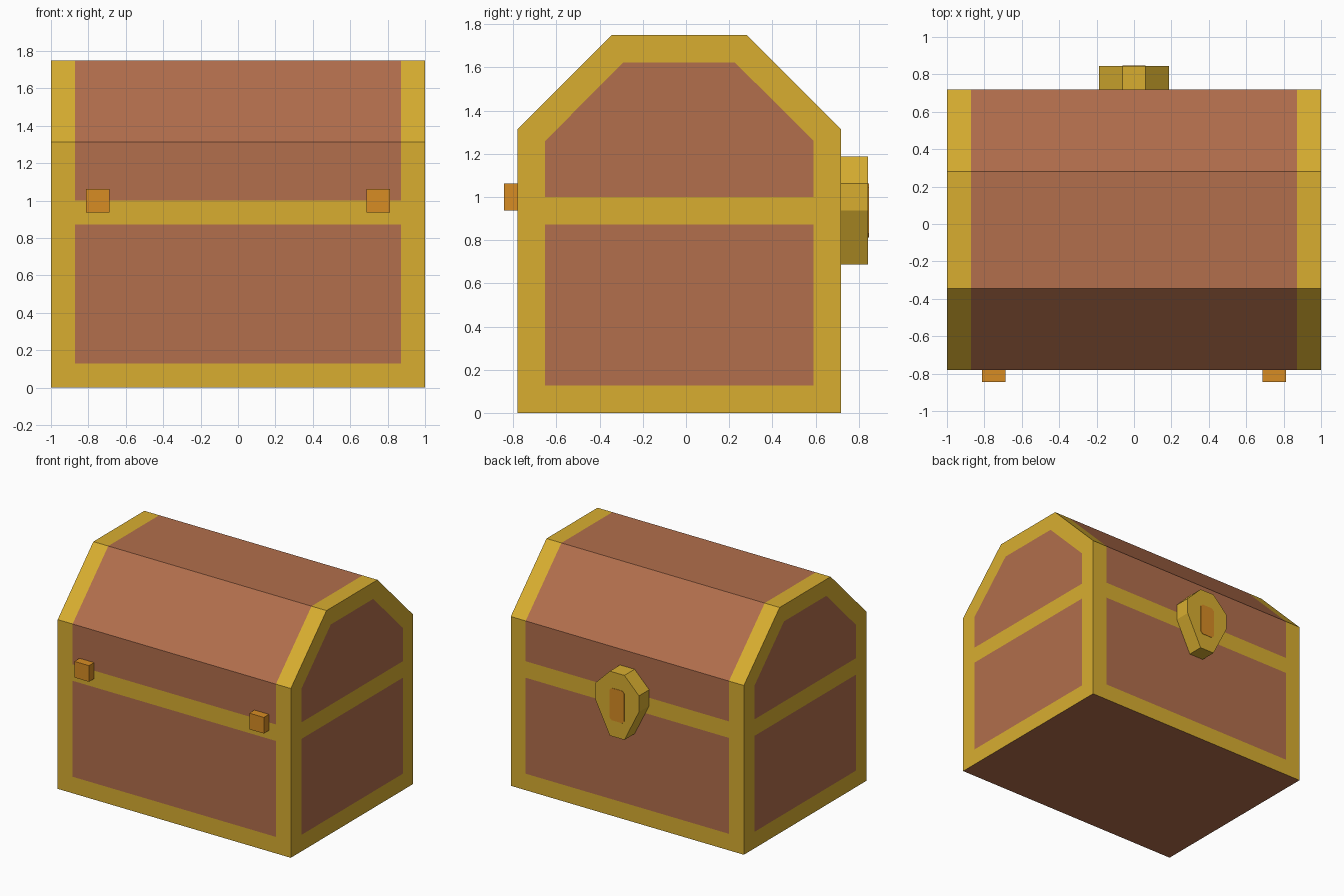
import bpy, bmesh
from mathutils import Vector

if "Cube" in bpy.data.objects:
    bpy.data.objects.remove(bpy.data.objects["Cube"])


def srgb(r, g, b):
    lin = [((c / 255 + 0.055) / 1.055) ** 2.4 for c in (r, g, b)]
    return (*lin, 1)


def material(name, rgb):
    m = bpy.data.materials.new(name)
    m.diffuse_color = srgb(*rgb)
    m.use_nodes = True
    m.node_tree.nodes["Principled BSDF"].inputs["Base Color"].default_value = m.diffuse_color
    return m


GOLD = material("gold trim", (216, 174, 48))
WOOD = material("reddish wood", (178, 110, 76))
ORANGE = material("orange metal", (215, 140, 36))

Y0, Y1 = -0.781, 0.719      # front and back of the chest
SEAM, TRIM = 1.0, 0.128     # height of the lid seam, width of the trim


def finish(name, bm, mats):
    bmesh.ops.recalc_face_normals(bm, faces=bm.faces)
    me = bpy.data.meshes.new(name)
    bm.to_mesh(me)
    bm.free()
    for m in mats:
        me.materials.append(m)
    ob = bpy.data.objects.new(name, me)
    bpy.context.collection.objects.link(ob)
    return ob


def box(bm, lo, hi):
    bmesh.ops.create_cube(bm, size=1)
    for v in bm.verts:
        v.co = Vector([(a + b) / 2 + c * (b - a) for a, b, c in zip(lo, hi, v.co)])


def prism(name, outline, ya, yb, mat):
    """Extrude an x-z outline from ya to yb."""
    bm = bmesh.new()
    f = bm.faces.new([bm.verts.new((x, ya, z)) for x, z in outline])
    r = bmesh.ops.extrude_face_region(bm, geom=[f])
    for v in r["geom"]:
        if isinstance(v, bmesh.types.BMVert):
            v.co.y = yb
    return finish(name, bm, [mat])


# Body: box cut along the trim lines, panels coloured by position
bm = bmesh.new()
box(bm, (-1, Y0, 0), (1, Y1, SEAM))
cuts = [((-1 + TRIM, 0, 0), (1, 0, 0)), ((1 - TRIM, 0, 0), (1, 0, 0)),
        ((0, Y0 + TRIM, 0), (0, 1, 0)), ((0, Y1 - TRIM, 0), (0, 1, 0)),
        ((0, 0, TRIM), (0, 0, 1)), ((0, 0, SEAM - TRIM), (0, 0, 1))]
for co, no in cuts:
    bmesh.ops.bisect_plane(bm, geom=bm.verts[:] + bm.edges[:] + bm.faces[:],
                           plane_co=co, plane_no=no)
bm.normal_update()
for f in bm.faces:
    c, n = f.calc_center_median(), f.normal
    in_x = abs(c.x) < 1 - TRIM
    in_y = Y0 + TRIM < c.y < Y1 - TRIM
    in_z = TRIM < c.z < SEAM - TRIM
    panel = in_z and (in_x if abs(n.y) > 0.5 else in_y)
    f.material_index = 1 if panel or abs(n.z) > 0.5 else 0
finish("chest_body", bm, [GOLD, WOOD])


# Lid: chamfered profile in sections along x, with inset end panels
def lid_profile(t):
    k = t * 0.4142          # shift of the 45 degree corners for an inset t
    return [(Y0 + t, SEAM), (Y0 + t, 1.3125 - k), (-0.344 + k, 1.75 - t),
            (0.281 - k, 1.75 - t), (Y1 - t, 1.3125 - k), (Y1 - t, SEAM)]


def ring(bm, x, t=0):
    return [bm.verts.new((x, y, z)) for y, z in lid_profile(t)]


def bridge(bm, a, b, index, closed=False):
    for i in range(len(a) if closed else len(a) - 1):
        j = (i + 1) % len(a)
        bm.faces.new((a[i], a[j], b[j], b[i])).material_index = index


bm = bmesh.new()
rings = [ring(bm, x) for x in (-1, -1 + TRIM, 1 - TRIM, 1)]
for i, index in enumerate((0, 1, 0)):
    bridge(bm, rings[i], rings[i + 1], index, closed=True)
for x, outer in ((-1, rings[0]), (1, rings[-1])):
    inner = ring(bm, x, TRIM)
    bridge(bm, outer, inner, 0)
    bm.faces.new(inner).material_index = 1
finish("chest_lid", bm, [GOLD, WOOD])

# Hinges on the front
for side, name in ((-1, "left_hinge"), (1, "right_hinge")):
    bm = bmesh.new()
    box(bm, (side * 0.75 - 0.0625, -0.844, 0.9375), (side * 0.75 + 0.0625, Y0, 1.0625))
    finish(name, bm, [ORANGE])

# Latch on the back with its keyhole plate
half = [(0.0625, 1.1875), (0.1875, 1.0625), (0.1875, 0.9375), (0.0625, 0.6875)]
prism("latch", half + [(-x, z) for x, z in reversed(half)], Y1, 0.844, GOLD)
half = [(0.045, 1.0625), (0.0625, 1.045), (0.0625, 0.83), (0.045, 0.8125)]
prism("keyhole", half + [(-x, z) for x, z in reversed(half)], 0.843, 0.847, ORANGE)
